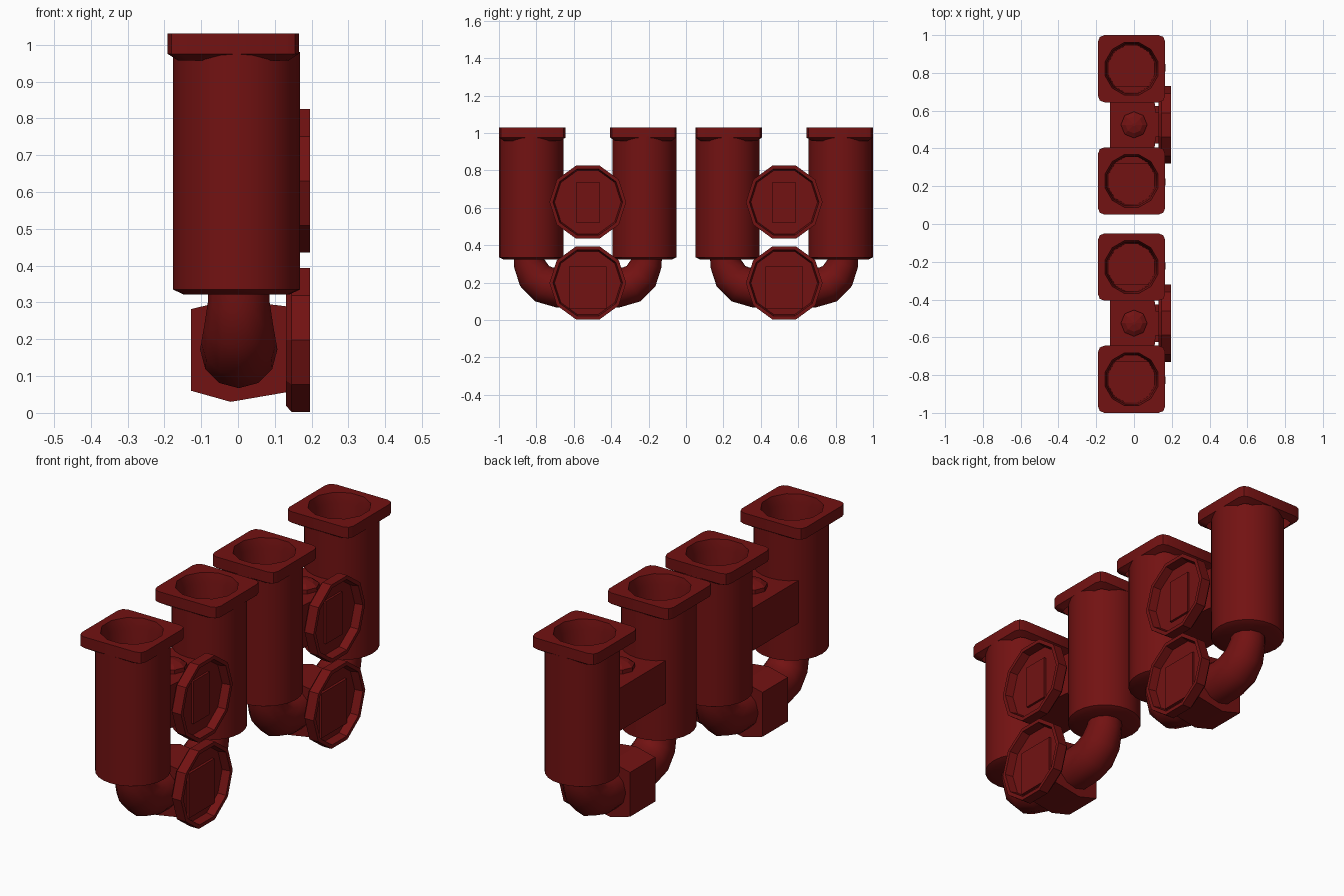
import bpy, bmesh
from math import sin, cos, pi, atan2

if "Cube" in bpy.data.objects:
    bpy.data.objects.remove(bpy.data.objects["Cube"])

red = bpy.data.materials.new("dark_red")
red.diffuse_color = (0.17, 0.006, 0.006, 1)
red.use_nodes = True
red.node_tree.nodes["Principled BSDF"].inputs["Base Color"].default_value = red.diffuse_color


def loft(name, rings, cap_start=True, cap_end=True, smooth=None):
    """Skin a list of equal-length closed rings."""
    bm = bmesh.new()
    vs = [[bm.verts.new(p) for p in r] for r in rings]
    n = len(rings[0])
    for a, b in zip(vs, vs[1:]):
        for i in range(n):
            j = (i + 1) % n
            bm.faces.new((a[i], a[j], b[j], b[i]))
    if cap_start:
        bm.faces.new(vs[0][::-1])
    if cap_end:
        bm.faces.new(vs[-1])
    bmesh.ops.recalc_face_normals(bm, faces=bm.faces)
    me = bpy.data.meshes.new(name)
    bm.to_mesh(me)
    bm.free()
    me.materials.append(red)
    ob = bpy.data.objects.new(name, me)
    bpy.context.collection.objects.link(ob)
    if smooth:
        bpy.ops.object.select_all(action='DESELECT')
        ob.select_set(True)
        bpy.context.view_layer.objects.active = ob
        bpy.ops.object.shade_smooth_by_angle(angle=smooth)
    return ob


def circle_z(cx, cy, z, r, n, start=0.0):
    return [(cx + r * cos(start + 2 * pi * i / n),
             cy + r * sin(start + 2 * pi * i / n), z) for i in range(n)]


def circle_x(x, cy, cz, r, n):
    return [(x, cy + r * cos(2 * pi * i / n), cz + r * sin(2 * pi * i / n)) for i in range(n)]


def rounded_square(cx, cy, z, h, c):
    """Twelve points, three per corner, starting near 15 degrees."""
    pts = []
    for k in range(4):
        for x, y in ((h, h - c), (h - .28 * c, h - .28 * c), (h - c, h)):
            a = k * pi / 2
            pts.append((cx + x * cos(a) - y * sin(a), cy + x * sin(a) + y * cos(a), z))
    return pts


def rect_x(x, cy, cz, hy, hz):
    return [(x, cy + sy * hy, cz + sz * hz) for sy, sz in ((-1, -1), (1, -1), (1, 1), (-1, 1))]


def post(cy, side):
    # Upright cylinder with a small bevel at the foot
    ty = cy + side * .303
    loft("upright_tube", [circle_z(-.004, ty, z, r, 24) for z, r in
                          ((.322, .145), (.335, .172), (.98, .172))],
         cap_end=False, smooth=.7)
    # Square collar and the tapered bore
    fx, fy = -.013, cy + side * .297
    rings = [rounded_square(fx, fy, z, h, .035) for z, h in
             ((.957, .150), (.975, .178), (1.03, .178))]
    rings += [circle_z(fx, fy, z, r, 12, pi / 12) for z, r in
              ((1.03, .145), (.98, .135), (.5, .127))]
    loft("collar_and_bore", rings, cap_start=False, smooth=.6)


def bend(cy):
    # U-shaped pipe, swelling towards the bottom: (offset, height, radius)
    half = [(.315, .345, .082), (.312, .30, .084), (.285, .235, .094),
            (.235, .19, .102), (.165, .172, .105)]
    path = [(-y, z, r) for y, z, r in half] + half[::-1]
    rings = []
    for i, (y, z, r) in enumerate(path):
        a, b = path[max(i - 1, 0)], path[min(i + 1, len(path) - 1)]
        t = atan2(b[1] - a[1], b[0] - a[0])
        rings.append([(.002 + r * cos(u), cy + y - r * sin(u) * sin(t), z + r * sin(u) * cos(t))
                      for u in (2 * pi * k / 12 for k in range(12))])
    loft("u_bend_pipe", rings, smooth=.7)


def dish(name, cy, cz):
    # Ten-sided handwheel with a raised rim
    loft(name, [circle_x(x, cy, cz, r, 10) for x, r in
                ((.13, .187), (.145, .205), (.195, .205), (.195, .186), (.155, .178))])


def unit(cy):
    for side in (-1, 1):
        post(cy, side)
    bend(cy)
    # Lower valve body: six-sided block
    prof = [(-.127, .06), (-.02, .03), (.166, .062), (.166, .285), (-.02, .308), (-.127, .282)]
    loft("lower_valve_body", [[(x, cy + y, z) for x, z in prof] for y in (-.1, .1)])
    dish("lower_handwheel", cy, .198)
    # Upper valve body bridging the tubes, with a narrower neck into the wheel
    loft("upper_valve_body", [rect_x(x, cy, .628, hy, .107) for x, hy in
                              ((-.127, .205), (.10, .205), (.115, .064), (.166, .064))])
    dish("upper_handwheel", cy, .63)
    # Low domed cap on the upper body
    loft("valve_cap", [circle_z(0, cy, z, r, 8) for z, r in
                       ((.72, .07), (.755, .07), (.772, .045), (.78, .008))])


for cy in (-.525, .525):
    unit(cy)
